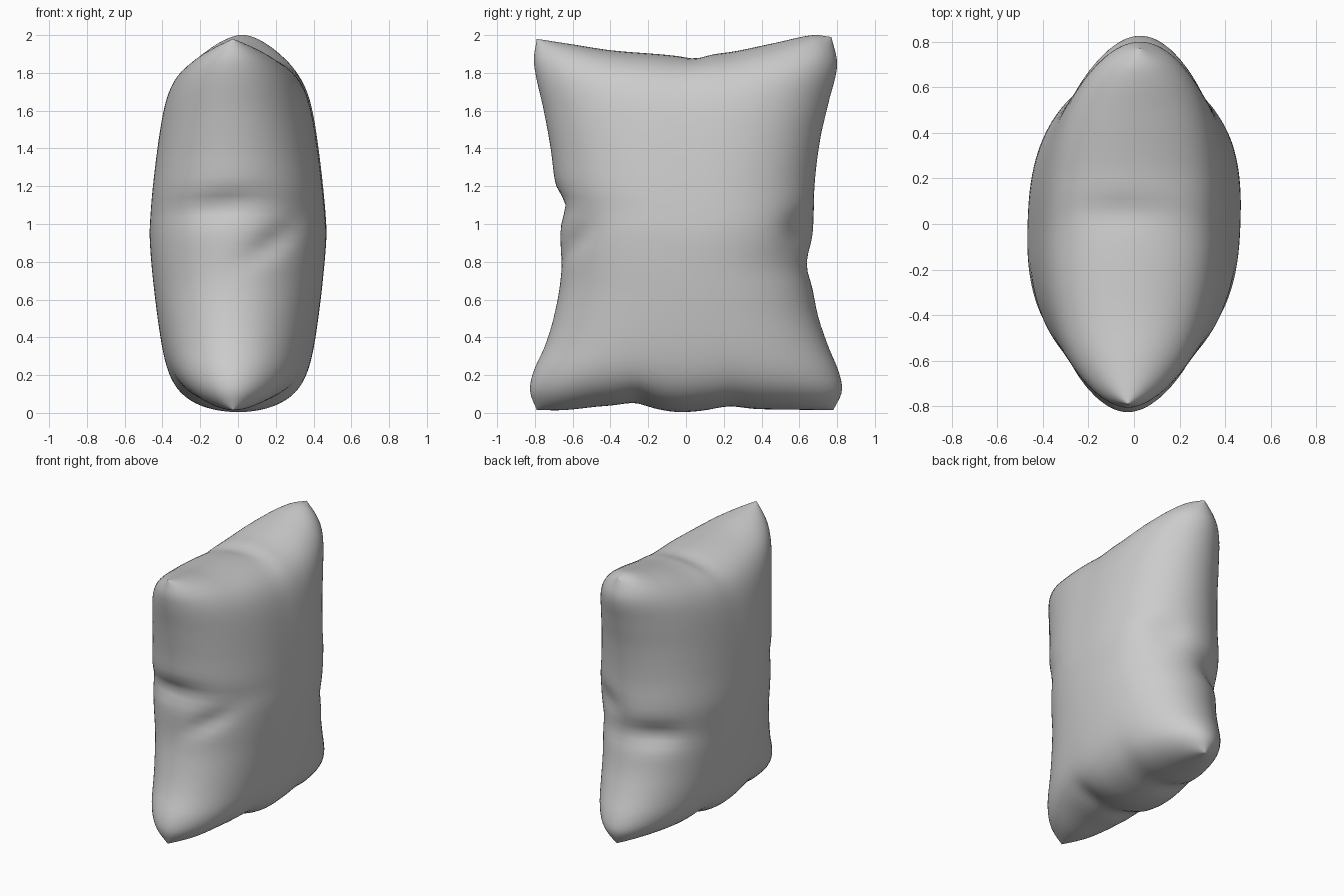
import bpy
import bmesh
from math import sin, pi, exp, sqrt
from mathutils import Vector

cube = bpy.data.objects.get("Cube")
if cube:
    bpy.data.objects.remove(cube)

# Seam outline: (position along edge, offset)
FRONT = [(0, -.79), (.1, -.825), (.2, -.81), (.35, -.745), (.5, -.70), (.7, -.665),
         (.95, -.665), (1.1, -.66), (1.2, -.69), (1.4, -.715), (1.6, -.75), (1.87, -.805), (2, -.79)]
BACK = [(0, .78), (.1, .825), (.2, .81), (.35, .75), (.5, .70), (.65, .67), (.78, .645),
        (.95, .675), (1.2, .68), (1.45, .71), (1.65, .755), (1.85, .80), (2, .77)]
TOP = [(-.8, 1.98), (-.6, 1.95), (-.4, 1.92), (-.15, 1.90), (0, 1.89), (.12, 1.9),
       (.25, 1.91), (.5, 1.96), (.7, 2), (.8, 1.99)]
BOTTOM = [(-.8, .015), (-.65, .015), (-.45, .035), (-.28, .04), (-.05, .005),
          (.1, .012), (.25, .03), (.4, .02), (.8, .015)]

# Wrinkles: centre, radii, slope of z against x, push
WRINKLES = [
    ((-.08, -.62, 1.10), (.20, .18, .07), .15, (0, .03, 0)),
    ((.18, -.58, .90), (.16, .18, .07), .5, (-.01, .03, 0)),
    ((.22, .60, .97), (.16, .16, .09), 0, (-.02, -.03, 0)),
    ((-.18, .60, .80), (.18, .16, .08), 0, (.015, -.03, 0)),
    ((-.05, .06, 1.87), (.22, .07, .14), 0, (0, 0, -.02)),
    ((-.18, -.28, .05), (.16, .07, .15), 0, (0, 0, .03)),
    ((-.18, .20, .05), (.16, .07, .15), 0, (0, 0, .03)),
    ((.18, -.25, .05), (.15, .07, .15), 0, (0, 0, .02)),
]


def along(points, t):
    """Cubic curve through an edge profile."""
    def slope(i):
        a, b = points[max(i - 1, 0)], points[min(i + 1, len(points) - 1)]
        return (b[1] - a[1]) / (b[0] - a[0])

    i = 0
    while i < len(points) - 2 and t > points[i + 1][0]:
        i += 1
    (a, p), (b, q) = points[i], points[i + 1]
    w = b - a
    k = min(1, max(0, (t - a) / w))
    blend = k * k * (3 - 2 * k)
    return p + (q - p) * blend + w * k * (1 - k) * ((1 - k) * slope(i) - k * slope(i + 1))


def surface(u, v, side):
    """Point on one puffed cloth panel."""
    ku, kv = (u + 1) / 2, (v + 1) / 2
    y = along(FRONT, 2 * kv) * (1 - ku) + along(BACK, 2 * kv) * ku
    z = along(BOTTOM, .8 * u) * (1 - kv) + along(TOP, .8 * u) * kv
    # Rounded across the width, domed with blunt ends along the height
    across = sqrt(max(0, 1 - abs(u) ** 2.5))
    upward = (1 - .26 * abs(v) ** 1.4) * sqrt(max(0, 1 - v ** 10))
    p = Vector((side * .467 * across * upward + .033 * y, y, z))
    move = Vector()
    for centre, radii, tilt, push in WRINKLES:
        d = p - Vector(centre)
        d.z -= tilt * d.x
        move += Vector(push) * exp(-sum((a / r) ** 2 for a, r in zip(d, radii)))
    return p + move


# Two panels welded along the seam
N = 60
steps = [sin(pi / 2 * (2 * i / N - 1)) for i in range(N + 1)]
bm = bmesh.new()
for side in (-1, 1):
    grid = [[bm.verts.new(surface(u, v, side)) for u in steps] for v in steps]
    for j in range(N):
        for i in range(N):
            quad = [grid[j][i], grid[j][i + 1], grid[j + 1][i + 1], grid[j + 1][i]]
            bm.faces.new(quad if side > 0 else quad[::-1])
bmesh.ops.remove_doubles(bm, verts=bm.verts, dist=.0003)
bmesh.ops.recalc_face_normals(bm, faces=bm.faces)

mesh = bpy.data.meshes.new("pillow")
bm.to_mesh(mesh)
bm.free()
pillow = bpy.data.objects.new("pillow", mesh)
bpy.context.collection.objects.link(pillow)
for poly in mesh.polygons:
    poly.use_smooth = True

# Plain grey cloth
cloth = bpy.data.materials.new("grey cloth")
cloth.use_nodes = True
colour = (.6, .6, .6, 1)
cloth.diffuse_color = colour
cloth.node_tree.nodes["Principled BSDF"].inputs["Base Color"].default_value = colour
mesh.materials.append(cloth)
